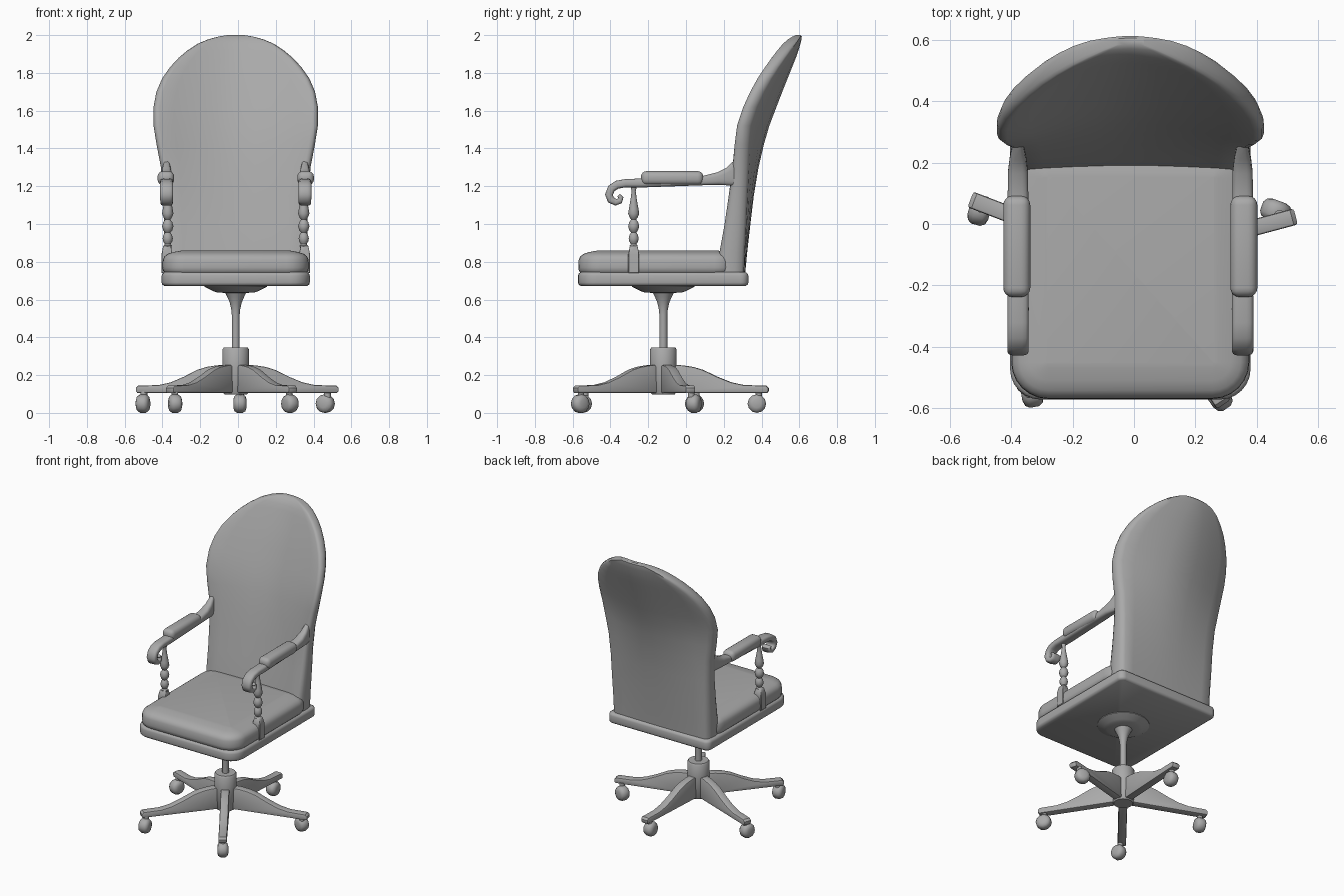
import bpy, bmesh, math
from mathutils import Vector, Matrix

CX, CY = -0.012, -0.12      # chair axis
GREY = bpy.data.materials.new("dark_grey")
GREY.diffuse_color = (0.4, 0.4, 0.4, 1)


def finish(name, bm, bevel=0.0, segs=3, angle=35, smooth=40):
    bmesh.ops.recalc_face_normals(bm, faces=bm.faces)
    if bevel:
        edges = [e for e in bm.edges if e.is_manifold and e.calc_face_angle(0) > math.radians(angle)]
        bmesh.ops.bevel(bm, geom=edges, offset=bevel, segments=segs, profile=0.5,
                        affect='EDGES', clamp_overlap=True)
    me = bpy.data.meshes.new(name)
    bm.to_mesh(me)
    bm.free()
    me.materials.append(GREY)
    me.polygons.foreach_set("use_smooth", [True] * len(me.polygons))
    me.set_sharp_from_angle(angle=math.radians(smooth))
    ob = bpy.data.objects.new(name, me)
    bpy.context.collection.objects.link(ob)
    return ob


def loft(rings):
    """Skin closed rings of equal length, capping both ends."""
    bm = bmesh.new()
    vs = [[bm.verts.new(p) for p in r] for r in rings]
    n = len(rings[0])
    for a, b in zip(vs, vs[1:]):
        for i in range(n):
            bm.faces.new((a[i], a[(i + 1) % n], b[(i + 1) % n], b[i]))
    bm.faces.new(vs[0][::-1])
    bm.faces.new(vs[-1])
    return bm


def lathe(profile, x, y, n=20):
    return loft([[(x + r * math.cos(2 * math.pi * i / n), y + r * math.sin(2 * math.pi * i / n), z)
                  for i in range(n)] for r, z in profile])


def round_rect(x, y0, y1, rf, rb, z, inset=0.0, n=6):
    """Outline at height z: half width x, front / back corner radii."""
    pts = []
    for sx, yy, r, a0 in ((1, y1, rb, 0), (-1, y1, rb, 90), (-1, y0, rf, 180), (1, y0, rf, 270)):
        cx, cy = sx * (x - r), yy + (-r if yy == y1 else r)
        for i in range(n + 1):
            a = math.radians(a0 + 90 * i / n)
            rr = r - inset
            pts.append((CX + cx + rr * math.cos(a), cy + rr * math.sin(a), z))
    return pts


def box(name, size, loc, bevel):
    bm = bmesh.new()
    bmesh.ops.create_cube(bm, size=1, matrix=Matrix.Translation(loc) @ Matrix.Diagonal((*size, 1)))
    return finish(name, bm, bevel, 4)


# Seat base board
finish("seat_base", loft([round_rect(0.392, -0.572, 0.33, 0.10, 0.04, z, i) for z, i in
                          ((0.672, 0.015), (0.680, 0.003), (0.69, 0), (0.727, 0), (0.738, 0.004), (0.745, 0.015))]))

# Seat cushion with softly crowned top
finish("seat_cushion", loft([round_rect(0.388, -0.57, 0.27, 0.12, 0.12, z, i) for z, i in
                             ((0.742, 0.012), (0.752, 0.003), (0.77, 0), (0.81, 0.002), (0.828, 0.01),
                              (0.842, 0.028), (0.852, 0.06), (0.859, 0.10), (0.861, 0.115))]))

# Curved backrest: z, half width, rear y at centre, forward sweep of wings, thickness
rows = [(0.745, 0.374, 0.314, 0.010, 0.142), (0.85, 0.376, 0.324, 0.018, 0.134),
        (1.00, 0.380, 0.341, 0.030, 0.115), (1.15, 0.384, 0.359, 0.045, 0.100),
        (1.30, 0.396, 0.384, 0.065, 0.088), (1.42, 0.419, 0.412, 0.085, 0.083),
        (1.52, 0.435, 0.441, 0.10, 0.080), (1.62, 0.435, 0.479, 0.105, 0.080),
        (1.70, 0.420, 0.510, 0.105, 0.080), (1.77, 0.390, 0.538, 0.105, 0.080),
        (1.83, 0.348, 0.562, 0.105, 0.078), (1.88, 0.302, 0.582, 0.105, 0.076),
        (1.92, 0.254, 0.596, 0.105, 0.072), (1.955, 0.200, 0.606, 0.10, 0.066),
        (1.978, 0.145, 0.612, 0.10, 0.056), (1.992, 0.092, 0.613, 0.10, 0.042),
        (2.0, 0.045, 0.606, 0.10, 0.022)]
us = [-0.92, -0.75, -0.5, -0.25, 0, 0.25, 0.5, 0.75, 0.92]
section = ([(u, 1) for u in us] + [(0.97, 0.9), (0.995, 0.68), (1, 0.45), (0.985, 0.2), (0.96, 0.06)]
           + [(u, 0) for u in us[::-1]] + [(-0.96, 0.06), (-0.985, 0.2), (-1, 0.45), (-0.995, 0.68), (-0.97, 0.9)])
finish("backrest", loft([[(CX + u * w, yc - k * abs(u * w / 0.43) ** 1.6 - t * (1 - s), z) for u, s in section]
                         for z, w, yc, k, t in rows]))

# Arm path: y, z, height, width; ends in a scroll
arm = [(0.285, 1.275, 0.14, 0.03), (0.25, 1.265, 0.125, 0.042), (0.215, 1.25, 0.092, 0.055),
       (0.17, 1.24, 0.068, 0.066), (0.09, 1.23, 0.05, 0.068), (-0.24, 1.217, 0.048, 0.07),
       (-0.32, 1.216, 0.044, 0.07), (-0.365, 1.208, 0.044, 0.07), (-0.395, 1.188, 0.043, 0.07),
       (-0.408, 1.155, 0.042, 0.07), (-0.398, 1.128, 0.040, 0.068), (-0.372, 1.115, 0.036, 0.066),
       (-0.350, 1.122, 0.032, 0.064), (-0.344, 1.140, 0.027, 0.062), (-0.357, 1.152, 0.02, 0.06)]
corner = [(0.5 * math.copysign(abs(math.cos(a)) ** 0.6, math.cos(a)),
           0.5 * math.copysign(abs(math.sin(a)) ** 0.6, math.sin(a)))
          for a in [2 * math.pi * (i + 0.5) / 16 for i in range(16)]]
# Turned post: radius, z
post = [(0.018, 0.87), (0.022, 0.885), (0.015, 0.893), (0.024, 0.908), (0.027, 0.923), (0.023, 0.942),
        (0.014, 0.955), (0.024, 0.967), (0.030, 0.988), (0.024, 1.010), (0.013, 1.024), (0.022, 1.034),
        (0.030, 1.055), (0.026, 1.08), (0.017, 1.13), (0.011, 1.175), (0.014, 1.185), (0.014, 1.205)]
for side, s in (("left", -1), ("right", 1)):
    rings = []
    for i, (y, z, h, w) in enumerate(arm):
        a, b = arm[max(i - 1, 0)], arm[min(i + 1, len(arm) - 1)]
        t = Vector((b[0] - a[0], b[1] - a[1])).normalized()
        if i < 3:
            t = Vector((-1, -0.1)).normalized()
        rings.append([(CX + s * 0.366 + u * w, y + t.y * v * h, z - t.x * v * h) for u, v in corner])
    finish(side + "_arm", loft(rings), smooth=60)
    box(side + "_arm_pad", (0.088, 0.33, 0.074), (CX + s * 0.37, -0.073, 1.243), 0.03)
    finish(side + "_arm_post", lathe(post, CX + s * 0.36, -0.277, 14))
    # Tapered square foot of the post
    foot = [[(CX + s * 0.364 + i * r, -0.277 + j * r, z) for i, j in ((-1, -1), (1, -1), (1, 1), (-1, 1))]
            for r, z in ((0.029, 0.74), (0.029, 0.84), (0.020, 0.885))]
    finish(side + "_post_foot", loft(foot), 0.003, 1)

# Swivel plate, column and hub
finish("swivel_column", lathe([(0.165, 0.675), (0.165, 0.668), (0.12, 0.645), (0.10, 0.638), (0.055, 0.635),
                               (0.045, 0.615), (0.032, 0.585), (0.024, 0.55), (0.021, 0.52), (0.021, 0.33)],
                              CX, CY, 24))
finish("hub", lathe([(0.06, 0.098), (0.066, 0.105), (0.071, 0.24), (0.071, 0.335), (0.064, 0.345)], CX, CY, 24))

# Five star legs
leg = [(0.03, 0.105), (0.55, 0.105), (0.558, 0.115), (0.558, 0.132), (0.545, 0.145), (0.43, 0.147), (0.36, 0.162),
       (0.29, 0.19), (0.21, 0.228), (0.16, 0.243), (0.10, 0.252), (0.03, 0.254)]
for i in range(5):
    rot = Matrix.Translation((CX, CY, 0)) @ Matrix.Rotation(math.radians(15 + 72 * i), 4, 'Z')
    bm = loft([[rot @ Vector((r, w, z)) for r, z in leg] for w in (-0.027, 0.027)])
    finish(f"leg_{i + 1}", bm, 0.008, 2, 60)

# Casters: x, y, axle direction in degrees
wheel = [(0.022, -0.035), (0.040, -0.029), (0.049, -0.015), (0.049, 0.015), (0.040, 0.029), (0.022, 0.035)]
casters = [(0.462, 0.042, 70), (0.010, 0.375, 0), (-0.503, 0.045, -15), (-0.333, -0.548, 10), (0.275, -0.56, 35)]
for i, (x, y, a) in enumerate(casters):
    bm = lathe(wheel, 0, 0, 12)
    bm.transform(Matrix.Translation((x, y, 0.049)) @ Matrix.Rotation(math.radians(a), 4, 'Z')
                 @ Matrix.Rotation(math.pi / 2, 4, 'Y'))
    finish(f"caster_wheel_{i + 1}", bm)
    ang = math.radians(15 + 72 * i)
    px, py = CX + 0.515 * math.cos(ang), CY + 0.515 * math.sin(ang)
    finish(f"caster_stem_{i + 1}", lathe([(0.018, 0.06), (0.018, 0.115)], (x + px) / 2, (y + py) / 2, 10))
